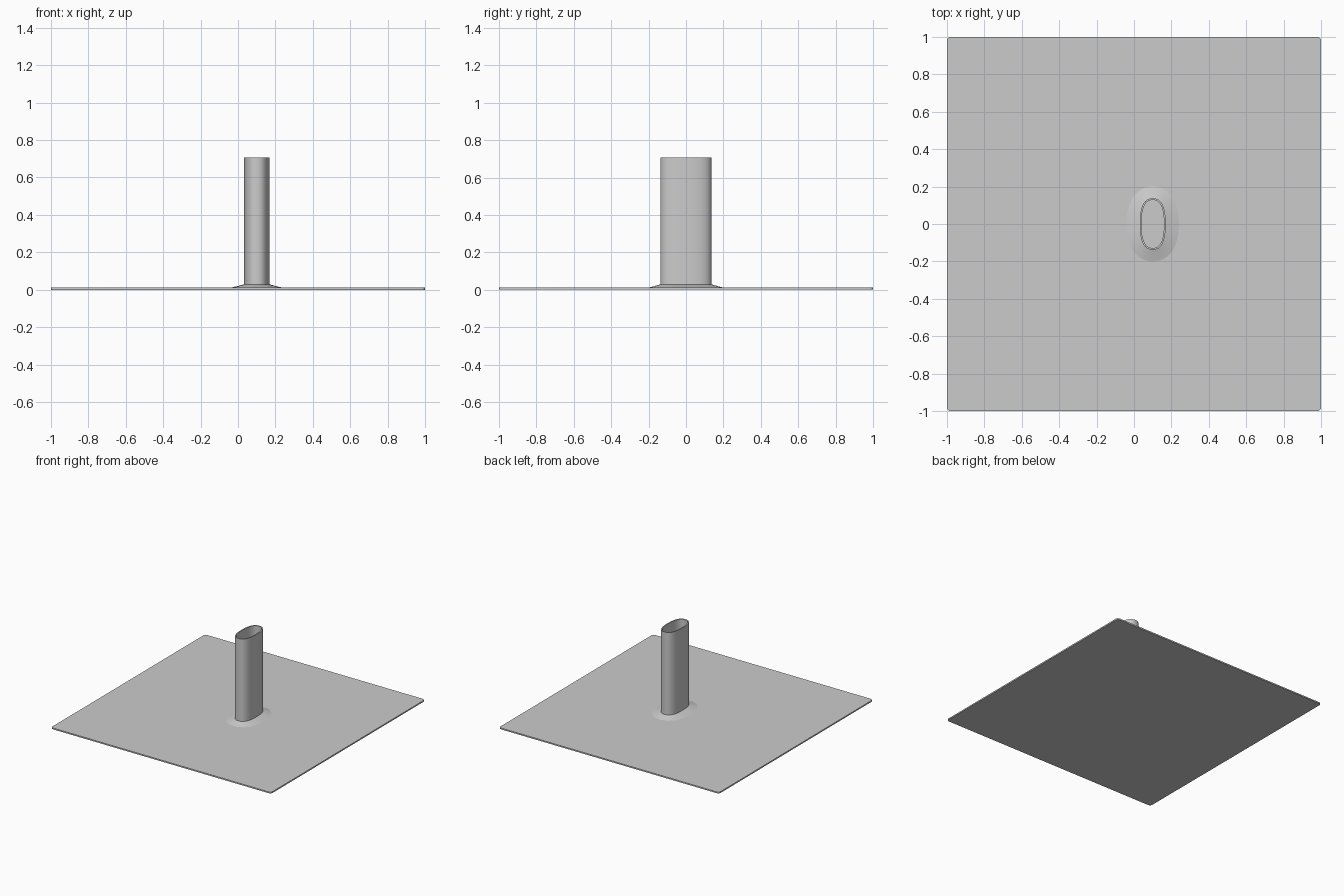
import bpy, bmesh
from math import cos, sin, pi, copysign

if "Cube" in bpy.data.objects:
    bpy.data.objects.remove(bpy.data.objects["Cube"])

SIDES = 48
CX = 0.10
PLATE_T = 0.011


def oval(hx, hy, z, power=2.5):
    """Points of a rounded oval ring around the pipe axis."""
    pts = []
    for i in range(SIDES):
        a = 2 * pi * i / SIDES
        c, s = cos(a), sin(a)
        pts.append((CX + hx * copysign(abs(c) ** (2 / power), c),
                    hy * copysign(abs(s) ** (2 / power), s), z))
    return pts


def finish(bm, name):
    me = bpy.data.meshes.new(name)
    bm.to_mesh(me)
    bm.free()
    ob = bpy.data.objects.new(name, me)
    bpy.context.collection.objects.link(ob)
    bpy.ops.object.select_all(action='DESELECT')
    ob.select_set(True)
    bpy.context.view_layer.objects.active = ob
    bpy.ops.object.shade_smooth_by_angle(angle=0.6)
    return ob


def loft(name, rings):
    bm = bmesh.new()
    loops = [[bm.verts.new(p) for p in r] for r in rings]
    for a, b in zip(loops, loops[1:]):
        for i in range(SIDES):
            j = (i + 1) % SIDES
            bm.faces.new((a[i], a[j], b[j], b[i]))
    return finish(bm, name)


# Thin square base sheet with slightly rounded corners
bm = bmesh.new()
bmesh.ops.create_cube(bm, size=1)
for v in bm.verts:
    v.co = (v.co.x * 2, v.co.y * 2, (v.co.z + 0.5) * PLATE_T)
corners = [e for e in bm.edges if abs(e.verts[0].co.z - e.verts[1].co.z) > 0.005]
bmesh.ops.bevel(bm, geom=corners, offset=0.02, segments=3, profile=0.5, affect='EDGES')
finish(bm, "base_sheet")

# Low sloping collar where the pipe meets the sheet
loft("collar", [
    oval(0.140, 0.200, PLATE_T, 2.2),
    oval(0.105, 0.170, 0.019, 2.3),
    oval(0.069, 0.137, 0.029),
])

# Hollow oval pipe, open at the top
loft("pipe", [
    oval(0.069, 0.137, 0.029),
    oval(0.069, 0.137, 0.706),
    oval(0.060, 0.128, 0.706),
    oval(0.060, 0.128, PLATE_T),
])
